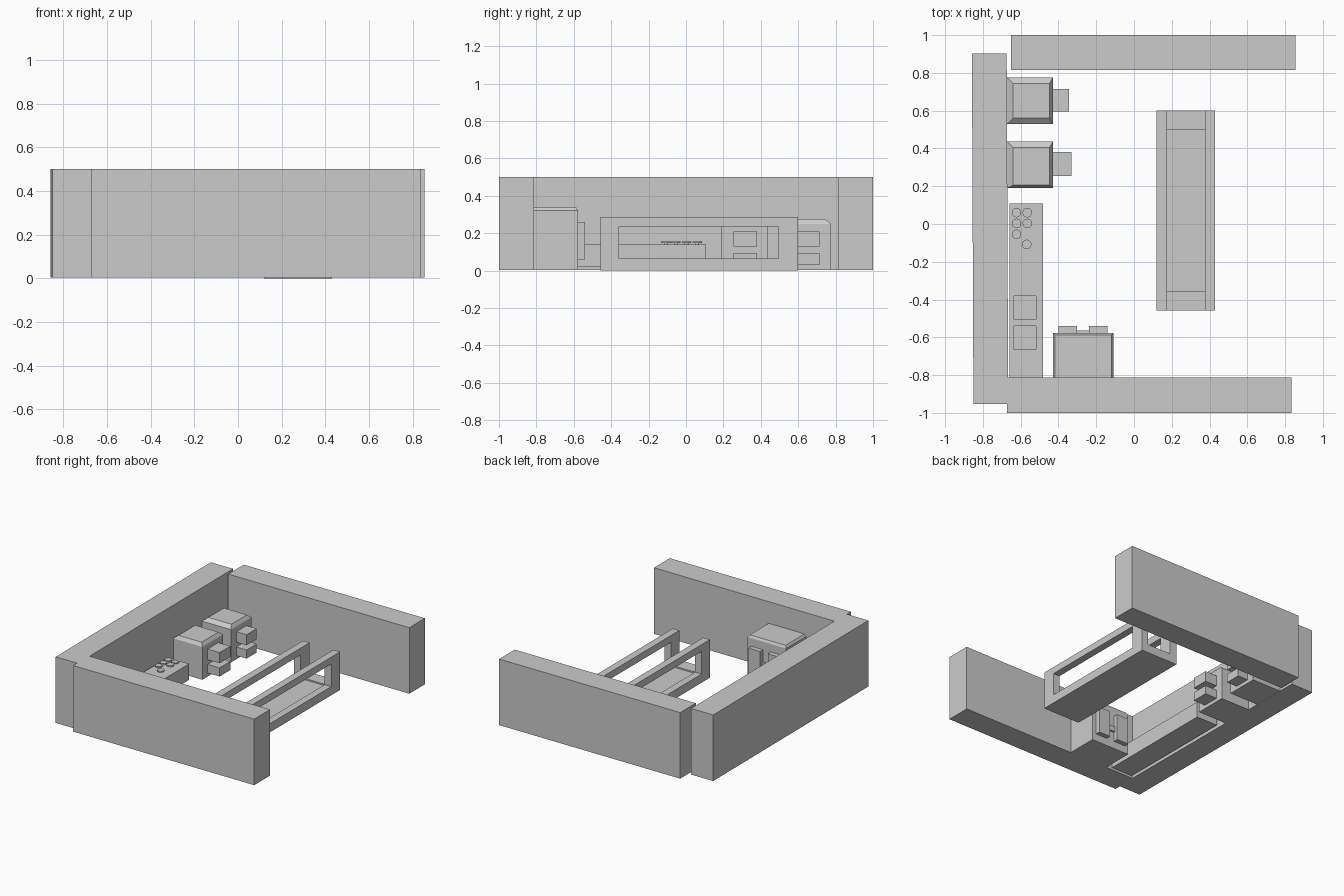
import bpy, bmesh, math

if "Cube" in bpy.data.objects:
    bpy.data.objects.remove(bpy.data.objects["Cube"])


def box(name, x, y, z, turn=0.0):
    """Box from (min, max) ranges, optionally turned about its own centre."""
    bpy.ops.mesh.primitive_cube_add(size=1)
    o = bpy.context.object
    o.name = name
    o.location = [(a + b) / 2 for a, b in (x, y, z)]
    o.scale = [b - a for a, b in (x, y, z)]
    o.rotation_euler.z = math.radians(turn)
    return o


def capped_box(name, x, y, z, shoulder, top_x, top_y):
    """Box whose top slopes in to a smaller flat lid above the shoulder."""
    bm = bmesh.new()
    rings = []
    for (xa, xb), (ya, yb), h in ((x, y, z[0]), (x, y, shoulder), (top_x, top_y, z[1])):
        rings.append([bm.verts.new((px, py, h))
                      for px, py in ((xa, ya), (xb, ya), (xb, yb), (xa, yb))])
    bm.faces.new(rings[0][::-1])
    bm.faces.new(rings[2])
    for low, high in zip(rings, rings[1:]):
        for i in range(4):
            j = (i + 1) % 4
            bm.faces.new((low[i], low[j], high[j], high[i]))
    me = bpy.data.meshes.new(name)
    bm.to_mesh(me)
    bm.free()
    o = bpy.data.objects.new(name, me)
    bpy.context.collection.objects.link(o)
    return o


def cut(target, cutter):
    m = target.modifiers.new("cut", 'BOOLEAN')
    m.operation = 'DIFFERENCE'
    m.solver = 'EXACT'
    m.object = cutter
    cutter.hide_render = True
    cutter.hide_viewport = True


# Three thick walls
H = (0.003, 0.5)
box("left_wall", (-0.854, -0.67), (-0.953, 0.903), H, 0.25)
box("back_wall", (-0.652, 0.855), (0.815, 1.0), H)
box("front_wall", (-0.672, 0.835), (-1.0, -0.812), H)

# Open table: solid body, channel from above, long windows through both sides
table = box("table", (0.12, 0.43), (-0.457, 0.6), (0, 0.287))
cut(table, box("channel_cutter", (0.175, 0.375), (-0.6, 0.75), (0.065, 0.4)))
cut(table, box("window_cutter", (0.0, 0.55), (-0.357, 0.495), (0.0651, 0.235)))
cut(table, box("tray_cutter", (0.175, 0.375), (-0.357, 0.5), (0.055, 0.2)))

# Counter with two sunken basins
counter = box("counter", (-0.66, -0.482), (-0.812, 0.108), (0.02, 0.14))
for i, y in enumerate((-0.505, -0.665)):
    cut(counter, box(f"basin_cutter_{i}", (-0.636, -0.52), (y, y + 0.125), (0.07, 0.2)))

# Round knobs on the counter
for i, (x, y) in enumerate(((-.622, .06), (-.565, .06), (-.622, .003),
                            (-.565, .003), (-.622, -.055), (-.568, -.108))):
    for part, r, z, h in (("knob", 0.025, 0.151, 0.009), ("knob_stem", 0.01, 0.143, 0.01)):
        bpy.ops.mesh.primitive_cylinder_add(vertices=32, radius=r, depth=h, location=(x, y, z))
        bpy.context.object.name = f"{part}_{i}"
        bpy.ops.object.shade_smooth_by_angle()

# Two machines along the left wall, each with two protruding blocks
for i, (y, lid, reach, by) in enumerate((
        ((0.19, 0.437), (0.206, 0.405), -0.33, (0.253, 0.38)),
        ((0.53, 0.775), (0.56, 0.745), -0.345, (0.595, 0.715)))):
    capped_box(f"machine_{i}", (-0.672, -0.43), y, (0.003, 0.275), 0.25, (-0.64, -0.447), lid)
    box(f"upper_block_{i}", (-0.44, reach), by, (0.13, 0.21))
    box(f"lower_block_{i}", (-0.44, reach), by, (0.03, 0.095))

# Cabinet against the front wall, with two doors and a latch
capped_box("cabinet", (-0.43, -0.108), (-0.82, -0.577), (0.003, 0.337), 0.32,
           (-0.418, -0.12), (-0.812, -0.587))
for side, x in (("left", (-0.4, -0.302)), ("right", (-0.237, -0.14))):
    box(f"{side}_door", x, (-0.585, -0.541), (0.06, 0.26))
box("latch", (-0.305, -0.235), (-0.585, -0.563), (0.13, 0.17))
